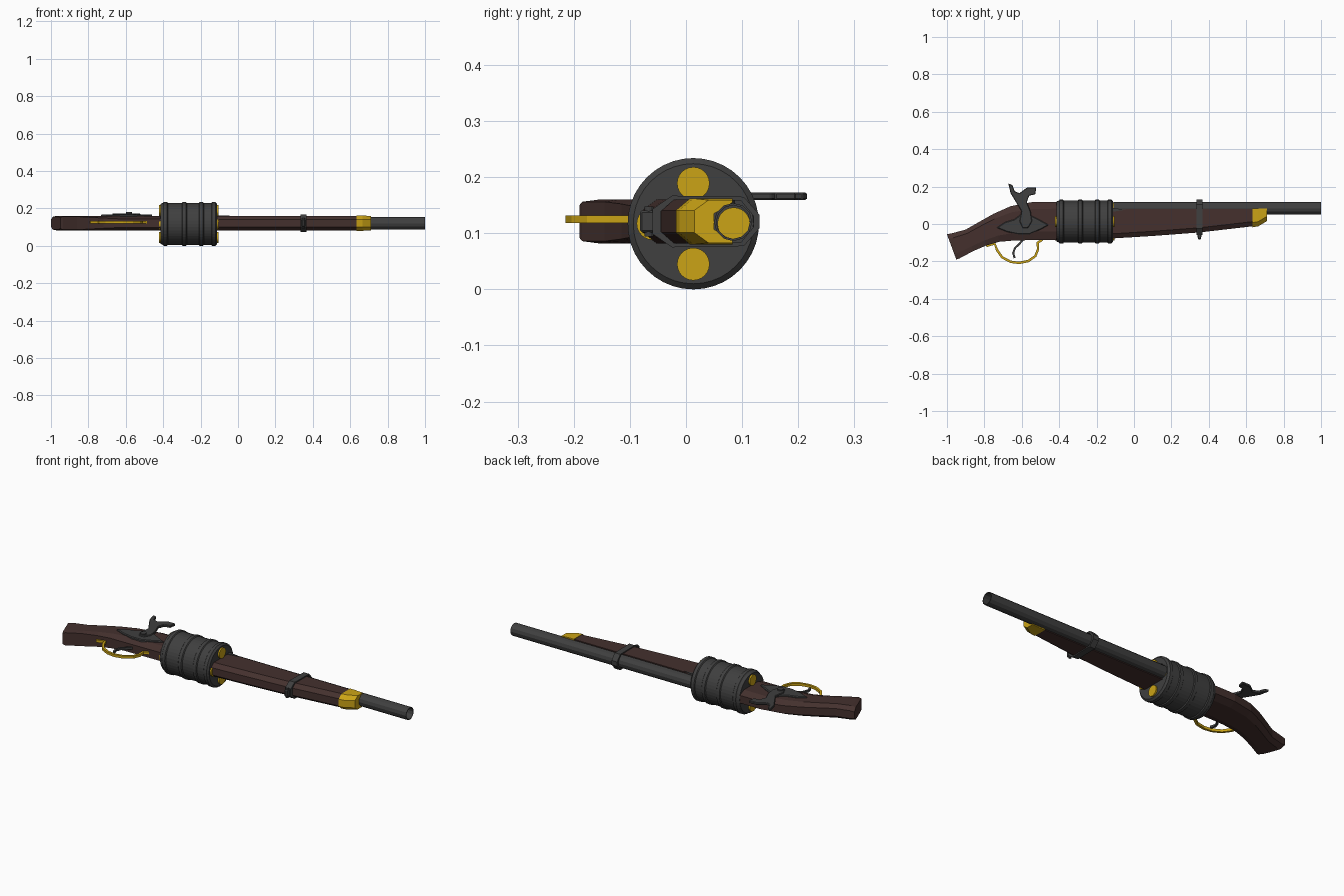
import bpy, bmesh, math
from mathutils import Vector

if "Cube" in bpy.data.objects:
    bpy.data.objects.remove(bpy.data.objects["Cube"])

ZC = 0.121          # mid-plane of the stock
AXIS = (0.013, 0.117)   # drum axis (y, z)
BORE = (0.084, 0.12)    # barrel axis (y, z)


def material(name, rgb):
    m = bpy.data.materials.new(name)
    m.diffuse_color = (*rgb, 1)
    m.use_nodes = True
    m.node_tree.nodes["Principled BSDF"].inputs["Base Color"].default_value = m.diffuse_color
    return m


WOOD = material("wood", (0.058, 0.03, 0.027))
BRASS = material("brass", (0.6, 0.37, 0.008))
STEEL = material("steel", (0.05, 0.05, 0.05))


def finish(bm, name, mat):
    bmesh.ops.recalc_face_normals(bm, faces=bm.faces)
    me = bpy.data.meshes.new(name)
    bm.to_mesh(me)
    bm.free()
    me.materials.append(mat)
    ob = bpy.data.objects.new(name, me)
    bpy.context.collection.objects.link(ob)
    return ob


def loft(name, mat, rings, closed=False):
    """Skin a row of equal-length rings; cap the ends or join them in a loop."""
    bm = bmesh.new()
    vs = [[bm.verts.new(p) for p in r] for r in rings]
    n = len(vs[0])
    pairs = list(zip(vs, vs[1:])) + ([(vs[-1], vs[0])] if closed else [])
    for a, b in pairs:
        for i in range(n):
            j = (i + 1) % n
            bm.faces.new((a[i], a[j], b[j], b[i]))
    if not closed:
        bm.faces.new(vs[0])
        bm.faces.new(vs[-1])
    return finish(bm, name, mat)


def prism(name, mat, pts, z0, z1, bevel=0.0):
    ob = loft(name, mat, [[(x, y, z) for x, y in pts] for z in (z0, z1)])
    if bevel:
        mod = ob.modifiers.new("edge", "BEVEL")
        mod.width, mod.segments = bevel, 1
    return ob


def lathe(name, mat, centre, profile, sides, closed=False):
    """Revolve (x, radius) points about an axis parallel to x."""
    rings = []
    for x, r in profile:
        angles = [2 * math.pi * i / sides for i in range(sides)]
        rings.append([(x, centre[0] + r * math.cos(a), centre[1] + r * math.sin(a)) for a in angles])
    return loft(name, mat, rings, closed)


def disc(name, mat, x, y, z0, z1, r, sides=12):
    pts = [(x + r * math.cos(2 * math.pi * i / sides), y + r * math.sin(2 * math.pi * i / sides))
           for i in range(sides)]
    return prism(name, mat, pts, z0, z1)


def mirrored(x, half):
    """Section ring at x from half-section points (y, half width)."""
    return ([(x, y, ZC + w) for y, w in half]
            + [(x, y, ZC - w) for y, w in reversed(half)])


def strip(name, mat, path, thick, width, zc):
    """Flat bar of rectangular section following an xy path."""
    pts = [Vector(p) for p in path]
    rings = []
    for i, p in enumerate(pts):
        d = (pts[min(i + 1, len(pts) - 1)] - pts[max(i - 1, 0)]).normalized()
        n = Vector((-d.y, d.x)) * thick / 2
        rings.append([(*(p + n * s), zc + t * width / 2)
                      for s, t in ((1, 1), (1, -1), (-1, -1), (-1, 1))])
    return loft(name, mat, rings)


# Rear stock: top point, bottom point, half width, bottom edge ratio
rear = [(-1.0, -0.055, -0.95, -0.19, 0.034, 0.85),
        (-0.975, -0.05, -0.935, -0.185, 0.039, 0.9),
        (-0.90, -0.03, -0.86, -0.145, 0.039, 0.9),
        (-0.83, 0.01, -0.79, -0.115, 0.039, 0.8),
        (-0.75, 0.055, -0.72, -0.095, 0.039, 0.7),
        (-0.66, 0.095, -0.64, -0.088, 0.039, 0.6),
        (-0.54, 0.118, -0.54, -0.086, 0.039, 0.6),
        (-0.40, 0.118, -0.40, -0.084, 0.039, 0.6)]
rings = []
for tx, ty, bx, by, hw, k in rear:
    half = [(0, hw * 0.55), (0.18, hw), (0.78, hw), (1, hw * k)]
    ring = [(tx + (bx - tx) * t, ty + (by - ty) * t, ZC + w) for t, w in half]
    rings.append(ring + [(x, y, 2 * ZC - z) for x, y, z in reversed(ring)])
loft("rear_stock", WOOD, rings)


# Fore stock and brass tip, both with a channel for the barrel
def fore(x, bottom, top=0.08, hw=0.039):
    return mirrored(x, [(0.05, 0.014), (top, 0.034), (top, hw),
                        (bottom + 0.025, hw), (bottom, 0.02)])


loft("fore_stock", WOOD, [fore(-0.112, -0.077), fore(0.1, -0.064),
                          fore(0.35, -0.045), fore(0.637, -0.012)])
loft("fore_tip", BRASS, [fore(0.633, -0.018, 0.083, 0.041), fore(0.665, -0.012, 0.083, 0.041),
                         fore(0.71, 0.015, 0.083, 0.038)])

# Hollow barrel
lathe("barrel", STEEL, BORE, [(-0.11, 0.034), (1.0, 0.034), (1.0, 0.030), (-0.11, 0.030)], 12, True)
# Breech wedge where the barrel meets the drum
prism("breech_wedge", STEEL, [(-0.112, 0.066), (-0.045, 0.076), (-0.112, 0.086)], ZC + 0.03, ZC + 0.042)

# Drum with raised hoops
profile = [(-0.415, 0.107)]
for x in (-0.388, -0.287, -0.196):
    profile += [(x - 0.013, 0.112), (x - 0.009, 0.117), (x + 0.009, 0.117), (x + 0.013, 0.112)]
profile += [(-0.143, 0.112), (-0.139, 0.117), (-0.121, 0.117), (-0.112, 0.107)]
lathe("drum", STEEL, AXIS, profile, 40)
for i in range(4):
    a = i * math.pi / 2
    c = (AXIS[0] + 0.072 * math.cos(a), AXIS[1] + 0.072 * math.sin(a))
    lathe(f"cartridge_{i + 1}", BRASS, c, [(-0.423, 0.029), (-0.104, 0.029)], 24)

# Barrel band around the stock
outer = [(0.131, 0.012), (0.103, 0.044), (-0.025, 0.046), (-0.06, 0.022)]
inner = [(0.12, 0.010), (0.098, 0.037), (-0.022, 0.038), (-0.045, 0.018)]
loft("barrel_band", STEEL, [mirrored(0.333, outer), mirrored(0.367, outer),
                            mirrored(0.367, inner), mirrored(0.333, inner)], True)
prism("band_lug", STEEL, [(0.338, -0.05), (0.362, -0.05), (0.358, -0.082), (0.342, -0.082)],
      ZC - 0.02, ZC + 0.02, 0.004)
disc("band_screw", STEEL, 0.35, -0.066, ZC - 0.027, ZC + 0.027, 0.008)

# Lock plate on the upper side
prism("lock_plate", STEEL, [(-0.735, -0.02), (-0.69, 0.01), (-0.64, 0.025), (-0.6, 0.055),
                            (-0.55, 0.045), (-0.5, 0.02), (-0.455, -0.005), (-0.5, -0.03),
                            (-0.56, -0.055), (-0.62, -0.055), (-0.68, -0.042)],
      ZC + 0.03, 0.168, 0.004)
# Hammer
prism("hammer", STEEL, [(-0.672, 0.217), (-0.65, 0.208), (-0.638, 0.175), (-0.612, 0.165),
                        (-0.572, 0.195), (-0.522, 0.196), (-0.528, 0.158), (-0.56, 0.152),
                        (-0.573, 0.118), (-0.552, 0.065), (-0.545, 0.015), (-0.565, -0.02),
                        (-0.595, -0.022), (-0.612, 0.015), (-0.602, 0.07), (-0.632, 0.118),
                        (-0.66, 0.165)], 0.159, 0.173, 0.003)
disc("hammer_screw", STEEL, -0.582, 0.0, 0.168, 0.18, 0.016)

# Trigger guard and trigger
strip("trigger_guard", BRASS, [(-0.79, -0.118), (-0.745, -0.105), (-0.732, -0.14), (-0.705, -0.178),
                               (-0.66, -0.202), (-0.615, -0.208), (-0.565, -0.198), (-0.528, -0.172),
                               (-0.513, -0.135), (-0.515, -0.1), (-0.49, -0.084)], 0.013, 0.014, 0.125)
strip("trigger", STEEL, [(-0.59, -0.08), (-0.612, -0.105), (-0.636, -0.128),
                         (-0.646, -0.155), (-0.638, -0.182)], 0.011, 0.012, 0.125)
